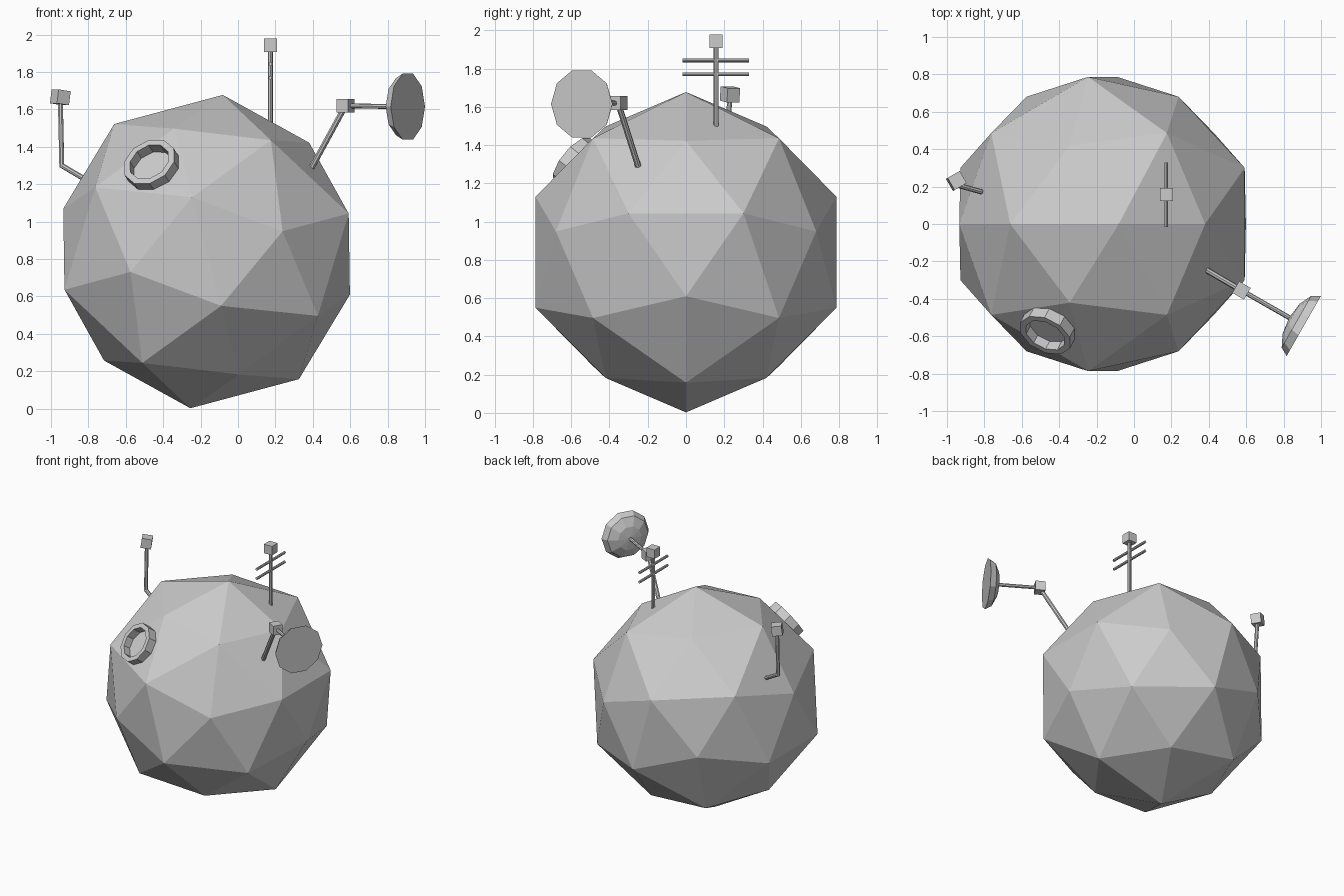
import bpy, bmesh, math
from mathutils import Vector, Matrix

old = bpy.data.objects.get("Cube")
if old:
    bpy.data.objects.remove(old)

grey = bpy.data.materials.new("hull_grey")
grey.use_nodes = True
grey.diffuse_color = (0.6, 0.6, 0.6, 1)
grey.node_tree.nodes["Principled BSDF"].inputs["Base Color"].default_value = (0.6, 0.6, 0.6, 1)

CENTRE = Vector((-0.168, 0, 0.84))
PHI = (1 + math.sqrt(5)) / 2


def finish(name, bm, matrix=Matrix()):
    bmesh.ops.recalc_face_normals(bm, faces=bm.faces)
    mesh = bpy.data.meshes.new(name)
    bm.to_mesh(mesh)
    bm.free()
    mesh.materials.append(grey)
    obj = bpy.data.objects.new(name, mesh)
    obj.matrix_world = matrix
    bpy.context.collection.objects.link(obj)
    return obj


def aim(origin, direction):
    turn = Vector(direction).to_track_quat("Z", "Y").to_matrix().to_4x4()
    return Matrix.Translation(origin) @ turn


def rod(name, start, end, radius, sides=8):
    start, end = Vector(start), Vector(end)
    bm = bmesh.new()
    bmesh.ops.create_cone(bm, cap_ends=True, segments=sides, radius1=radius,
                          radius2=radius, depth=(end - start).length)
    return finish(name, bm, aim((start + end) / 2, end - start))


def box(name, centre, size, turn=0, tilt=0):
    bm = bmesh.new()
    bmesh.ops.create_cube(bm, size=size)
    spin = Matrix.Rotation(math.radians(turn), 4, "Z") @ Matrix.Rotation(math.radians(tilt), 4, "Y")
    return finish(name, bm, Matrix.Translation(centre) @ spin)


def lathe(name, profile, sides, matrix, closed=False):
    """Spin (radius, height) points round the local z axis."""
    bm = bmesh.new()
    rings = []
    for r, h in profile:
        rings.append([bm.verts.new((r * math.cos(a), r * math.sin(a), h))
                      for a in (math.tau * i / sides for i in range(sides))])
    pairs = list(zip(rings, rings[1:]))
    if closed:
        pairs.append((rings[-1], rings[0]))
    else:
        bm.faces.new(rings[0])
    for low, high in pairs:
        for i in range(sides):
            j = (i + 1) % sides
            bm.faces.new((low[i], low[j], high[j], high[i]))
    bmesh.ops.remove_doubles(bm, verts=bm.verts, dist=0.0005)
    return finish(name, bm, matrix)


# Faceted hull: twelve five-sided panels, each raised to a shallow point
points = [Vector((x, y, z)) for x in (-1, 1) for y in (-1, 1) for z in (-1, 1)]
tips = []
for a in (-1, 1):
    for b in (-1, 1):
        corner, tip = (0, a * PHI, b / PHI), (0, a, b * PHI)
        for k in range(3):
            points.append(Vector(corner[k:] + corner[:k]))
            tips.append(Vector(tip[k:] + tip[:k]))
bm = bmesh.new()
for group, radius in ((points, 0.842), (tips, 0.80)):
    for p in group:
        bm.verts.new(p.normalized() * radius)
bmesh.ops.convex_hull(bm, input=bm.verts)
finish("hull", bm, Matrix.Translation(CENTRE) @ Matrix.Rotation(math.radians(-15), 4, "Y"))

# Round port on the upper front
outward = Vector((-0.307, -0.595, 0.48)).normalized()
lathe("port_ring", [(0.15, -0.12), (0.15, 0), (0.115, 0), (0.115, -0.12)], 10,
      aim(CENTRE + outward * 0.824, outward), closed=True)

# Mast with two crossbars
rod("mast", (0.173, 0.157, 1.45), (0.173, 0.157, 1.93), 0.013)
box("mast_head", (0.173, 0.157, 1.943), 0.07)
for i, z in enumerate((1.77, 1.843)):
    rod(f"mast_crossbar_{i + 1}", (0.173, -0.017, z), (0.173, 0.33, z), 0.01)

# Dish antenna
axis = Vector((0.868, -0.496, 0))
joint = Vector((0.575, -0.355, 1.62))
rim = Vector((0.908, -0.545, 1.615))
rod("dish_arm", (0.395, -0.25, 1.29), joint, 0.016)
box("dish_joint", joint, 0.072, turn=-30)
rod("dish_boom", joint, rim - axis * 0.08, 0.013)
lathe("dish", [(0.185, 0), (0.16, -0.045), (0.0925, -0.078), (0, -0.09)], 10, aim(rim, axis))

# Bent sensor arm on the other side
elbow = Vector((-0.942, 0.207, 1.3))
head = Vector((-0.95, 0.23, 1.665))
rod("sensor_foot", (-0.815, 0.172, 1.225), elbow, 0.014)
rod("sensor_post", elbow - Vector((0, 0, 0.01)), head, 0.014)
box("sensor_head", head, 0.075, turn=30, tilt=8)
